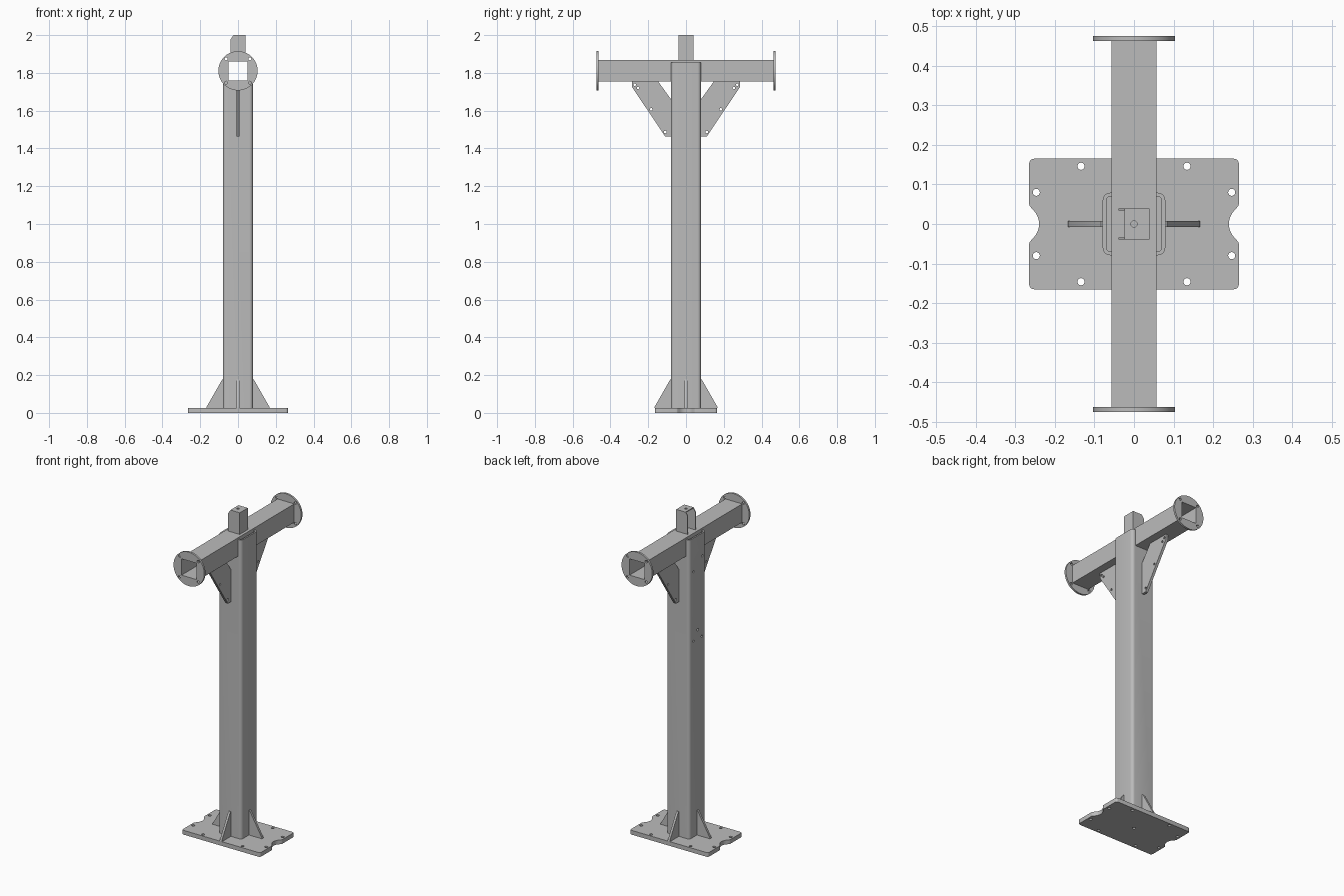
import bpy, bmesh, math
from mathutils import Matrix, Vector

cube = bpy.data.objects.get("Cube")
if cube:
    bpy.data.objects.remove(cube, do_unlink=True)

steel = bpy.data.materials.new("grey_steel")
steel.use_nodes = True
GREY = (0.5, 0.5, 0.5, 1)
steel.diffuse_color = GREY
steel.node_tree.nodes["Principled BSDF"].inputs["Base Color"].default_value = GREY

# Drawing planes: local x, y of a profile go to these world axes
XY = Matrix.Identity(4)
XZ = Matrix.Rotation(math.pi / 2, 4, 'X')
YZ = Matrix(((0, 0, 1, 0), (1, 0, 0, 0), (0, 1, 0, 0), (0, 0, 0, 1)))


def arc(cx, cy, r, a0=0, a1=360, n=16):
    closed = abs(a1 - a0) == 360
    steps = n if closed else n + 1
    angles = [math.radians(a0 + (a1 - a0) * i / n) for i in range(steps)]
    return [(cx + r * math.cos(a), cy + r * math.sin(a)) for a in angles]


def rect(w, h, cy=0.0, r=0.0):
    """Rectangle with half sizes w, h and optional rounded corners."""
    if not r:
        return [(w, cy + h), (-w, cy + h), (-w, cy - h), (w, cy - h)]
    pts = []
    for i, (sx, sy) in enumerate([(1, 1), (-1, 1), (-1, -1), (1, -1)]):
        pts += arc(sx * (w - r), cy + sy * (h - r), r, 90 * i, 90 * i + 90, 5)
    return pts


def finish(mesh):
    bm = bmesh.new()
    bm.from_mesh(mesh)
    bmesh.ops.remove_doubles(bm, verts=bm.verts, dist=1e-5)
    bmesh.ops.recalc_face_normals(bm, faces=bm.faces)
    bm.to_mesh(mesh)
    bm.free()
    mesh.materials.clear()
    mesh.materials.append(steel)
    for p in mesh.polygons:
        p.material_index = 0
        p.use_smooth = True
    mesh.set_sharp_from_angle(angle=math.radians(30))


def plate(name, loops, thickness, plane=XY, offset=(0, 0, 0)):
    """Extrude an outline (first loop) with holes (other loops)."""
    curve = bpy.data.curves.new(name, 'CURVE')
    curve.dimensions = '2D'
    curve.fill_mode = 'BOTH'
    curve.extrude = thickness / 2
    for pts in loops:
        s = curve.splines.new('POLY')
        s.points.add(len(pts) - 1)
        for p, (x, y) in zip(s.points, pts):
            p.co = (x, y, 0, 1)
        s.use_cyclic_u = True
    temp = bpy.data.objects.new(name + "_curve", curve)
    bpy.context.collection.objects.link(temp)
    deps = bpy.context.evaluated_depsgraph_get()
    mesh = bpy.data.meshes.new_from_object(temp.evaluated_get(deps))
    bpy.data.objects.remove(temp, do_unlink=True)
    mesh.transform(Matrix.Translation(Vector(offset)) @ plane)
    finish(mesh)
    mesh.name = name
    obj = bpy.data.objects.new(name, mesh)
    bpy.context.collection.objects.link(obj)
    return obj


def cut(target, cutter):
    cutter.hide_render = True
    mod = target.modifiers.new("cut", 'BOOLEAN')
    mod.operation = 'DIFFERENCE'
    mod.solver = 'EXACT'
    mod.object = cutter
    deps = bpy.context.evaluated_depsgraph_get()
    mesh = bpy.data.meshes.new_from_object(target.evaluated_get(deps))
    target.modifiers.clear()
    target.data = mesh
    finish(mesh)
    bpy.data.objects.remove(cutter, do_unlink=True)


BASE = 0.026
POST = 0.079
BEAM_Z = 1.811
BEAM = 0.0565

# Base plate with scalloped ends and bolt holes
side = arc(0.253, 0.153, 0.012, 90, 0, 4) + arc(0.255, 0.051, 0.01, 0, -50, 4)
side += arc(0.29, 0, 0.05, 130, 230, 12)
side += arc(0.255, -0.051, 0.01, 50, 0, 4) + arc(0.253, -0.153, 0.012, 0, -90, 4)
outline = side + [(-x, -y) for x, y in side]
holes = [arc(sx * x, sy * y, 0.009) for x, y in [(0.134, 0.146), (0.247, 0.08)]
         for sx in (-1, 1) for sy in (-1, 1)]
plate("base_plate", [outline, arc(0, 0, 0.009)] + holes, BASE, XY, (0, 0, BASE / 2))

# Hollow post, slotted for the beam and drilled on one face
TOP = 1.856
post = plate("post", [rect(POST, POST, r=0.018), rect(POST - 0.009, POST - 0.009, r=0.01)],
             TOP - BASE, XY, (0, 0, (TOP + BASE) / 2))
cut(post, plate("slot_cutter", [rect(BEAM, 0.1, BEAM_Z - BEAM + 0.1)], 0.4, XZ))
for y, z in [(0, 1.28), (-0.04, 1.225), (0.04, 1.225), (-0.045, 1.715), (0.04, 1.65)]:
    cut(post, plate("hole_cutter", [arc(y, z, 0.007, n=12)], 0.04, YZ, (-POST, 0, 0)))

# Hollow cross beam
INNER = BEAM - 0.0065
plate("cross_beam", [rect(BEAM, BEAM, BEAM_Z), rect(INNER, INNER, BEAM_Z)], 0.93, XZ)

# Parts repeated at front and back
for s, end in ((-1, "front"), (1, "back")):
    bolts = [arc(a * 0.063, BEAM_Z + b * 0.063, 0.008, n=12)
             for a in (-1, 1) for b in (-1, 1)]
    plate(end + "_flange", [arc(0, BEAM_Z, 0.104, n=64), rect(INNER, INNER, BEAM_Z)] + bolts,
          0.012, XZ, (0, s * 0.469, 0))
    # Beam brace
    shape = [(0.285, 1.755), (0.285, 1.724), (0.11, 1.463),
             (POST, 1.463), (POST, 1.66), (0.148, 1.755)]
    drill = [(0.271, 1.737), (0.254, 1.72), (0.185, 1.607), (0.11, 1.487)]
    plate(end + "_brace", [[(s * y, z) for y, z in shape]]
          + [arc(s * y, z, 0.007, n=12) for y, z in drill], 0.016, YZ)

# Foot gussets on all four faces
gusset = [(POST - 0.002, BASE), (0.167, BASE), (0.167, 0.031), (POST + 0.004, 0.178),
          (POST - 0.002, 0.178)]
for s, a, b in ((-1, "right", "front"), (1, "left", "back")):
    pts = [(s * x, z) for x, z in gusset]
    plate(a + "_gusset", [pts], 0.014, XZ)
    plate(b + "_gusset", [pts], 0.014, YZ)

# Top bracket: folded sheet open on one side
T = 0.005
W = 0.039
FOOT = BEAM_Z + BEAM
cheek = [(-W, FOOT), (W, FOOT), (W, 2.0), (-0.024, 2.0), (-W, 1.978)]
for s, end in ((-1, "front"), (1, "back")):
    plate("bracket_" + end + "_cheek", [cheek], T, XZ, (0, s * (W - T / 2), 0))
plate("bracket_wall", [rect(W - T, (2 - FOOT) / 2, (2 + FOOT) / 2)], T, YZ, (W - T / 2, 0, 0))
lid = [(-0.024, -W + T), (W - T, -W + T), (W - T, W - T), (-0.024, W - T)]
plate("bracket_lid", [lid, arc(0, 0, 0.008)], T, XY, (0, 0, 2 - T / 2))
